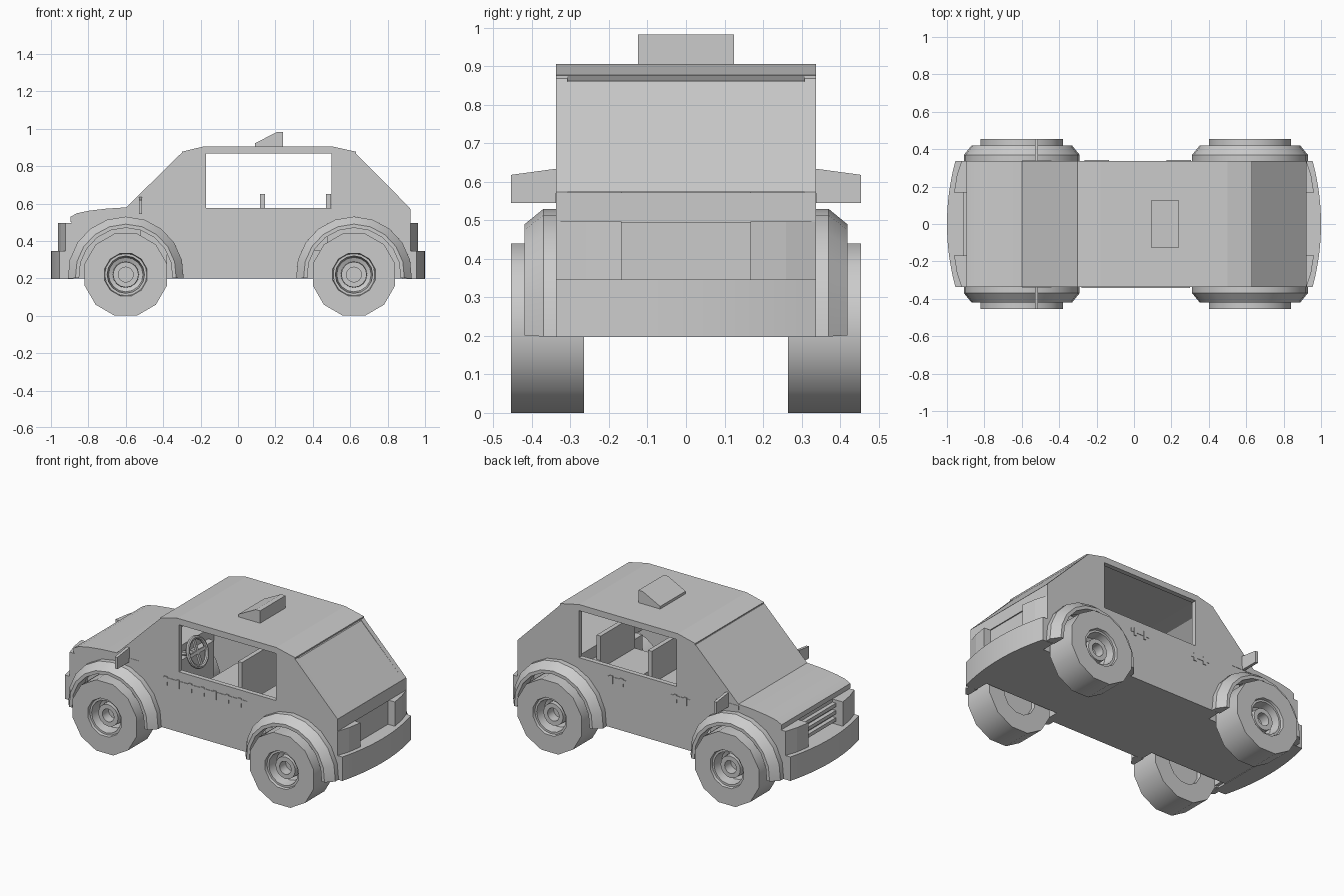
import bpy, bmesh, math

if "Cube" in bpy.data.objects:
    bpy.data.objects.remove(bpy.data.objects["Cube"])


def finish(name, bm, smooth=None):
    bmesh.ops.remove_doubles(bm, verts=bm.verts, dist=1e-5)
    bmesh.ops.recalc_face_normals(bm, faces=bm.faces)
    me = bpy.data.meshes.new(name)
    bm.to_mesh(me)
    bm.free()
    ob = bpy.data.objects.new(name, me)
    bpy.context.collection.objects.link(ob)
    if smooth:
        bpy.ops.object.select_all(action='DESELECT')
        ob.select_set(True)
        bpy.context.view_layer.objects.active = ob
        bpy.ops.object.shade_smooth_by_angle(angle=math.radians(smooth))
    return ob


def prism(name, pts, a, b, axis='y', smooth=None):
    """Extrude an outline: (x, z) along y, (x, y) along z, (y, z) along x."""
    place = {'y': lambda p, t: (p[0], t, p[1]),
             'z': lambda p, t: (p[0], p[1], t),
             'x': lambda p, t: (t, p[0], p[1])}[axis]
    bm = bmesh.new()
    lo = [bm.verts.new(place(p, a)) for p in pts]
    hi = [bm.verts.new(place(p, b)) for p in pts]
    bm.faces.new(lo)
    bm.faces.new(hi)
    n = len(pts)
    for i in range(n):
        j = (i + 1) % n
        bm.faces.new((lo[i], lo[j], hi[j], hi[i]))
    return finish(name, bm, smooth)


def box(name, x0, x1, y0, y1, z0, z1):
    return prism(name, [(x0, z0), (x1, z0), (x1, z1), (x0, z1)], y0, y1)


def revolve(name, prof, cx, cz, side, n, a0=0, a1=360, closed=False, smooth=None):
    """Turn an (r, y) section about the wheel axis."""
    bm = bmesh.new()
    full = a1 - a0 == 360
    rings = []
    for i in range(n if full else n + 1):
        a = math.radians(a0 + (a1 - a0) * i / n)
        rings.append([bm.verts.new((cx + r * math.cos(a), side * y, cz + r * math.sin(a)))
                      for r, y in prof])
    m = len(prof)
    for i in range(n):
        p, q = rings[i], rings[(i + 1) % len(rings)]
        for k in range(m if closed else m - 1):
            l = (k + 1) % m
            vs = [p[k], p[l], q[l], q[k]]
            if prof[k][0] == 0:
                vs = [p[k], p[l], q[l]]
            elif prof[l][0] == 0:
                vs = [p[k], p[l], q[k]]
            bm.faces.new(vs)
    if not full:
        bm.faces.new(rings[0])
        bm.faces.new(rings[-1])
    return finish(name, bm, smooth)


def arch(cx, r=0.265, z=0.22, n=12):
    return [(cx - r * math.cos(math.pi * i / n), z + r * math.sin(math.pi * i / n))
            for i in range(n + 1)]


FX, RX, W = -0.6, 0.62, 0.338

# Side walls: lower panel with wheel arches, pillars and roof rail around the window
lower = ([(-0.89, 0.2), (FX - 0.265, 0.2)] + arch(FX) + [(FX + 0.265, 0.2), (RX - 0.265, 0.2)]
         + arch(RX) + [(RX + 0.265, 0.2), (0.9, 0.2), (0.9, 0.5), (0.92, 0.5), (0.92, 0.575),
                       (-0.6, 0.575), (-0.8, 0.56), (-0.89, 0.53)])
front_pillar = [(-0.6, 0.575), (-0.17, 0.575), (-0.17, 0.868), (-0.3, 0.868)]
rear_pillar = [(0.5, 0.575), (0.92, 0.575), (0.63, 0.868), (0.5, 0.868)]
rail = [(-0.3, 0.868), (0.63, 0.868), (0.63, 0.875), (0.5, 0.902), (-0.18, 0.902), (-0.3, 0.875)]
for s, tag in ((-1, "near"), (1, "far")):
    for nm, pts in (("side_panel", lower), ("front_pillar", front_pillar),
                    ("rear_pillar", rear_pillar), ("roof_rail", rail)):
        prism(f"{nm}_{tag}", pts, s * W, s * (W - 0.03))

# Roof, windscreen, rear window and bonnet
prism("roof", [(-0.3, 0.877), (-0.18, 0.906), (0.5, 0.906), (0.63, 0.877), (0.62, 0.86),
               (0.5, 0.876), (-0.18, 0.876), (-0.29, 0.855)], -W, W)
prism("windscreen", [(-0.6, 0.577), (-0.302, 0.87), (-0.27, 0.86), (-0.555, 0.577)], -W, W)
prism("rear_window", [(0.922, 0.573), (0.632, 0.862), (0.6, 0.855), (0.88, 0.573)], -W, W)
prism("bonnet", [(-0.895, 0.5), (-0.895, 0.53), (-0.86, 0.548), (-0.8, 0.561), (-0.7, 0.573),
                 (-0.6, 0.579), (-0.52, 0.579), (-0.52, 0.5)], -W, W, smooth=30)
box("tail_shelf", 0.52, 0.922, -W, W, 0.495, 0.572)
box("tail_panel", 0.87, 0.915, -W + 0.01, W - 0.01, 0.21, 0.497)
box("front_panel", -0.89, -0.86, -W + 0.01, W - 0.01, 0.21, 0.5)

# Floor and chassis blocks between the wheels
box("cabin_floor", -0.34, 0.36, -W + 0.01, W - 0.01, 0.2, 0.25)
box("front_chassis", -0.89, -0.34, -0.25, 0.25, 0.2, 0.5)
box("rear_chassis_low", 0.36, 0.9, -0.25, 0.25, 0.2, 0.35)
box("rear_chassis_high", 0.475, 0.9, -0.25, 0.25, 0.35, 0.5)

# Curved bumpers and corner lamps, front (-1) and rear (1)
for e, tag in ((-1, "front"), (1, "rear")):
    curve = [(e * (1.0 - 0.045 * (y / W) ** 2), y) for y in [W * (i / 8 - 1) for i in range(17)]]
    prism(f"{tag}_bumper", [(e * 0.88, -W)] + curve + [(e * 0.88, W)], 0.197, 0.346, 'z', 30)
    for s in (-1, 1):
        prism(f"{tag}_lamp", [(e * 0.88, s * 0.168), (e * 0.962, s * 0.168),
                              (e * 0.947, s * 0.26), (e * 0.922, s * W), (e * 0.88, s * W)],
              0.346, 0.497, 'z')

# Grille slats
for z in (0.365, 0.41, 0.455):
    box("grille_slat", -0.915, -0.885, -0.168, 0.168, z, z + 0.022)

# Wheels and flared wheel arches
tyre = [(0.115, 0.265), (0.22, 0.265), (0.22, 0.455), (0.118, 0.455), (0.112, 0.43), (0.112, 0.3)]
rim = [(0, 0.29), (0.113, 0.29), (0.113, 0.44), (0.1, 0.44), (0.092, 0.375), (0.07, 0.365),
       (0.068, 0.42), (0.04, 0.42), (0.04, 0.36), (0, 0.36)]
flare = [(0.31, 0.335), (0.31, 0.37), (0.27, 0.419), (0.25, 0.419), (0.25, 0.335)]
for cx, tag in ((FX, "front"), (RX, "rear")):
    for s in (-1, 1):
        revolve(f"{tag}_tyre", [(r / math.cos(math.pi / 12) if r > 0.2 else r, y) for r, y in tyre],
                cx, 0.22, s, 12, 15, 375, closed=True, smooth=40)
        revolve(f"{tag}_rim", rim, cx, 0.22, s, 16, smooth=30)
        revolve(f"{tag}_wheel_arch", flare, cx, 0.22, s, 10, -4, 184, closed=True, smooth=30)

# Roof sign
prism("roof_sign", [(0.09, 0.902), (0.09, 0.922), (0.21, 0.983), (0.24, 0.983), (0.24, 0.902)],
      -0.125, 0.125)

# Door mirrors with their bases
for s in (-1, 1):
    prism("door_mirror", [(s * 0.33, 0.545), (s * 0.455, 0.545), (s * 0.455, 0.618),
                          (s * 0.33, 0.635)], -0.53, -0.512, 'x')
    box("mirror_base", -0.6, -0.44, s * 0.33, s * 0.34, 0.545, 0.57)

# Side trim: a studded strip on the near side, two handles on the far side
box("side_trim", -0.28, 0.3, -0.341, -0.33, 0.493, 0.518)
for i in range(7):
    x = -0.27 + i * 0.085
    box("side_trim_stud", x, x + 0.02, -0.343, -0.33, 0.47, 0.525)
for x in (-0.2, 0.24):
    box("door_handle", x - 0.065, x + 0.065, 0.33, 0.341, 0.495, 0.518)
    for d in (-0.035, 0.035):
        box("handle_stud", x + d - 0.01, x + d + 0.01, 0.33, 0.343, 0.475, 0.525)

# Seats
for x in (0.145, 0.498):
    box("seat_back", x - 0.028, x, -0.168, 0.168, 0.25, 0.652)
    box("seat_base", x - 0.27, x - 0.028, -0.168, 0.168, 0.25, 0.45)

# Dashboard and steering wheel
box("dashboard", -0.52, -0.38, -W + 0.03, W - 0.03, 0.25, 0.56)
tilt = math.radians(70)
bpy.ops.mesh.primitive_torus_add(major_radius=0.085, minor_radius=0.012, major_segments=20,
                                 minor_segments=8, location=(-0.28, 0, 0.54), rotation=(0, tilt, 0))
bpy.context.object.name = "steering_wheel"
for k in range(2):
    bpy.ops.mesh.primitive_cube_add(size=1, location=(-0.28, 0, 0.54), rotation=(0, tilt, 0))
    bpy.context.object.name = "steering_spoke"
    bpy.context.object.scale = (0.165, 0.018, 0.014) if k else (0.018, 0.165, 0.014)
bpy.ops.mesh.primitive_cylinder_add(vertices=10, radius=0.016, depth=0.14,
                                    location=(-0.342, 0, 0.517), rotation=(0, tilt, 0))
bpy.context.object.name = "steering_column"
